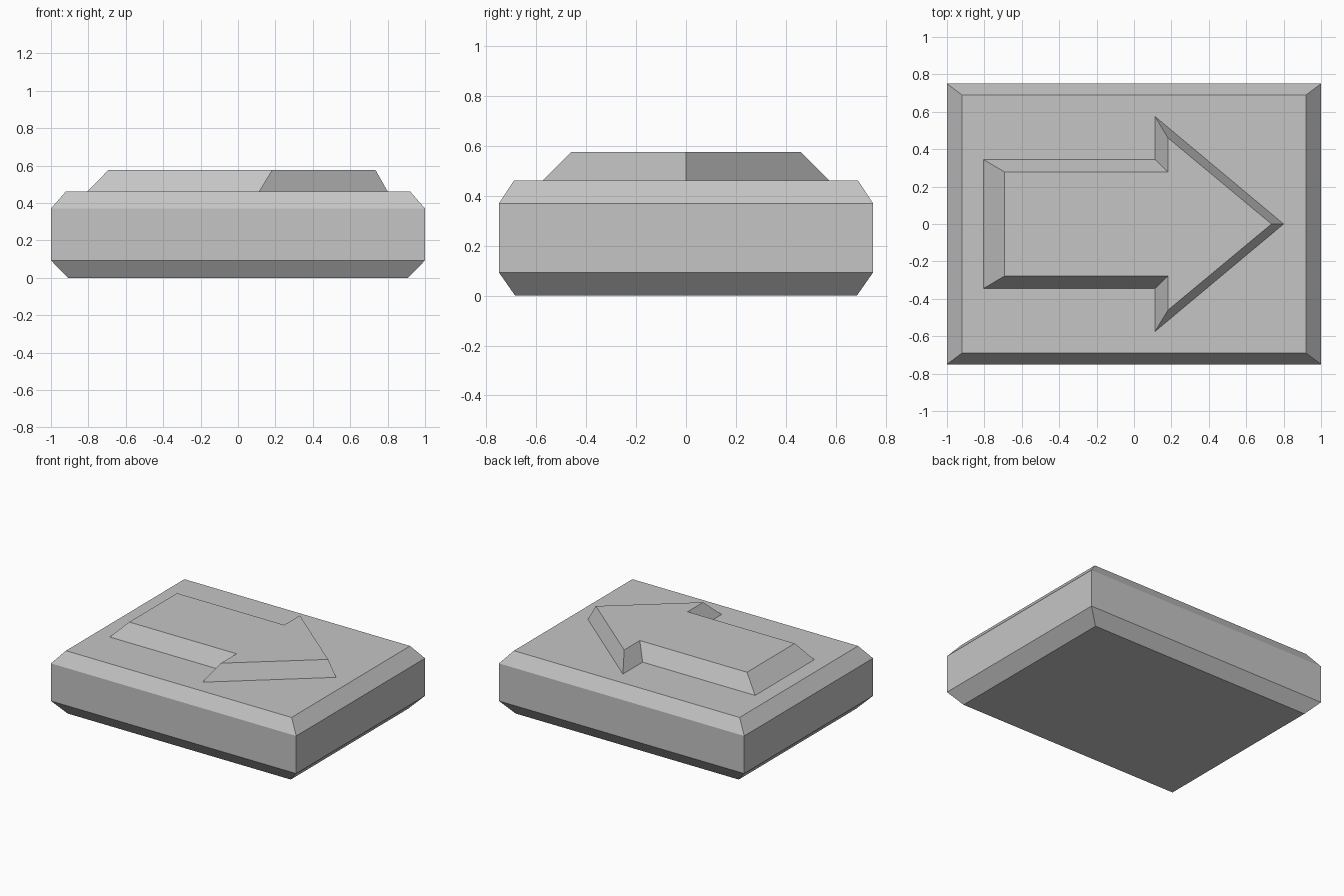
import bpy
import bmesh

cube = bpy.data.objects.get("Cube")
if cube:
    bpy.data.objects.remove(cube, do_unlink=True)

# Single plain grey
grey = bpy.data.materials.new("grey")
grey.use_nodes = True
colour = (0.56, 0.56, 0.56, 1)
grey.diffuse_color = colour
grey.node_tree.nodes["Principled BSDF"].inputs["Base Color"].default_value = colour


def loft(name, layers):
    """Join matching horizontal outlines, given as (height, points), into a closed solid."""
    bm = bmesh.new()
    rings = [[bm.verts.new((x, y, z)) for x, y in points] for z, points in layers]
    for low, high in zip(rings, rings[1:]):
        for i in range(len(low)):
            j = (i + 1) % len(low)
            bm.faces.new((low[i], low[j], high[j], high[i]))
    bm.faces.new(rings[0][::-1])
    bm.faces.new(rings[-1])
    bmesh.ops.recalc_face_normals(bm, faces=bm.faces)
    mesh = bpy.data.meshes.new(name)
    bm.to_mesh(mesh)
    bm.free()
    mesh.materials.append(grey)
    obj = bpy.data.objects.new(name, mesh)
    bpy.context.collection.objects.link(obj)
    return obj


def rectangle(x, y):
    return [(-x, -y), (x, -y), (x, y), (-x, y)]


def arrow(tail, neck, tip, shaft, head):
    half = [(tail, -shaft), (neck, -shaft), (neck, -head)]
    return half + [(tip, 0)] + [(x, -y) for x, y in reversed(half)]


# Slab with chamfered upper and lower rims
loft("base_slab", [
    (0, rectangle(0.91, 0.685)),
    (0.093, rectangle(1, 0.75)),
    (0.37, rectangle(1, 0.75)),
    (0.462, rectangle(0.92, 0.69)),
])

# Raised arrow with sloping sides, pointing to +x
loft("raised_arrow", [
    (0.462, arrow(-0.805, 0.112, 0.8, 0.345, 0.575)),
    (0.577, arrow(-0.692, 0.182, 0.735, 0.278, 0.46)),
])
